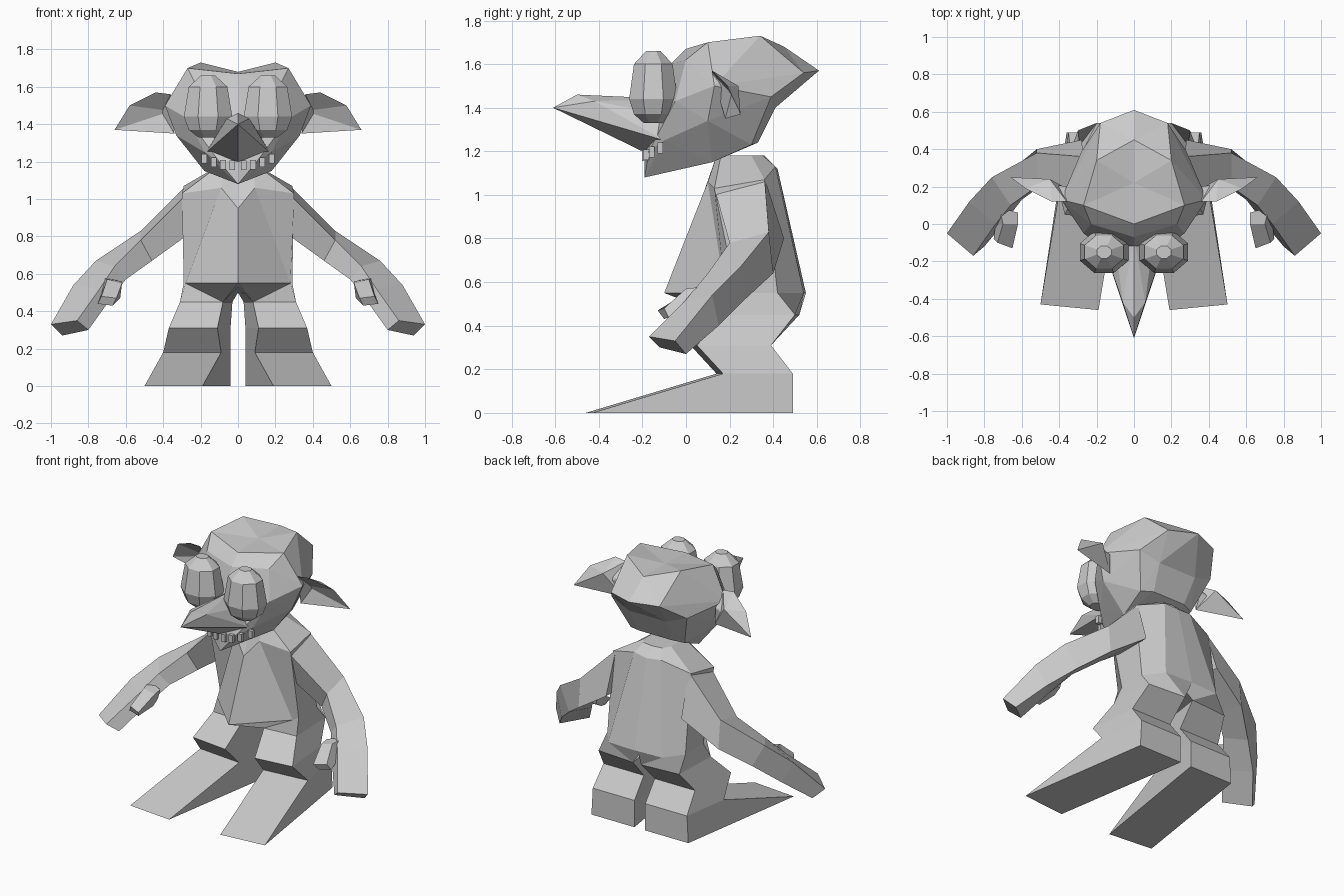
import bpy, bmesh
from math import cos, sin, pi
from mathutils import Vector, Matrix

if "Cube" in bpy.data.objects:
    bpy.data.objects.remove(bpy.data.objects["Cube"], do_unlink=True)

grey = bpy.data.materials.new("plain grey")
grey.use_nodes = True
tone = (.6, .6, .6, 1)
grey.diffuse_color = tone
grey.node_tree.nodes["Principled BSDF"].inputs["Base Color"].default_value = tone


def finish(name, bm, mirror=False):
    """Turn a bmesh into a flat shaded object, optionally mirrored across x."""
    bmesh.ops.recalc_face_normals(bm, faces=bm.faces[:])
    mesh = bpy.data.meshes.new(name)
    bm.to_mesh(mesh)
    bm.free()
    mesh.materials.append(grey)
    obj = bpy.data.objects.new(name, mesh)
    bpy.context.scene.collection.objects.link(obj)
    if mirror:
        modifier = obj.modifiers.new("Mirror", "MIRROR")
        modifier.use_axis[0] = True
        modifier.use_mirror_merge = False
    return obj


def loft(name, rings, mirror=False):
    """Skin a list of closed rings that have equal point counts."""
    bm = bmesh.new()
    loops = [[bm.verts.new(point) for point in ring] for ring in rings]
    count = len(loops[0])
    for low, high in zip(loops, loops[1:]):
        for i in range(count):
            j = (i + 1) % count
            bm.faces.new((low[i], low[j], high[j], high[i]))
    bm.faces.new(loops[0])
    bm.faces.new(loops[-1])
    return finish(name, bm, mirror)


def level(height, *outline):
    """Lift a flat outline to one height."""
    return [(x, y, height) for x, y in outline]


def flip(point):
    return (-point[0], point[1], point[2])


def both(half):
    """Close a half ring that runs from front centre to back centre."""
    return half + [flip(point) for point in reversed(half[1:-1])]


def hull(name, half):
    """Faceted symmetric solid around the given points."""
    bm = bmesh.new()
    for point in half + [flip(point) for point in half if point[0] > 0]:
        bm.verts.new(point)
    bmesh.ops.convex_hull(bm, input=bm.verts[:])
    loose = [vert for vert in bm.verts if not vert.link_faces]
    bmesh.ops.delete(bm, geom=loose, context="VERTS")
    return finish(name, bm)


# Leg levels, shared by the feet, the legs and the torso underside
ankle = level(.18, (.09, .14), (.4, .17), (.35, .49), (.04, .49))
knee = level(.31, (.11, .02), (.37, .05), (.34, .39), (.04, .39))
thigh = level(.45, (.08, .16), (.31, .18), (.3, .5), (.03, .52))
sole = level(0, (.19, -.46), (.5, -.43), (.36, .49), (.04, .49))
loft("feet", [sole, ankle], mirror=True)
loft("legs", [ankle, knee, thigh], mirror=True)

# Torso: underside, keel-shaped belly rim, shoulders, neck
underside = [(0, .2, .53)] + thigh + [(0, .5, .5)]
belly = level(.55, (0, -.1), (.28, .18), (.29, .23), (.29, .42), (.2, .54), (0, .55))
shoulders = [(0, .06, .95), (.09, .1, 1.06), (.3, .13, 1.03),
             (.29, .36, 1.07), (.1, .41, 1.13), (0, .42, 1.12)]
neck = level(1.18, (0, .16), (.08, .14), (.1, .16), (.1, .3), (.07, .35), (0, .36))
loft("torso", [both(ring) for ring in (underside, belly, shoulders, neck)])

# Arms: shoulder, upper arm, elbow, hand, fingertips
loft("arms", [
    [(.27, .13, 1.03), (.27, .36, 1.08), (.28, .45, .8), (.28, .2, .8)],
    [(.52, .2, .78), (.52, .38, .83), (.52, .4, .64), (.46, .23, .67)],
    [(.66, .1, .64), (.76, .25, .67), (.68, .27, .52), (.6, .13, .57)],
    [(.74, 0, .52), (.88, .12, .54), (.82, .15, .4), (.7, 0, .44)],
    [(.86, -.17, .35), (1, -.05, .33), (.94, 0, .27), (.8, -.12, .3)],
], mirror=True)

# Thumbs
loft("thumbs", [
    [(.62, .06, .56), (.72, .09, .58), (.73, .06, .5), (.63, .05, .5)],
    [(.62, 0, .55), (.7, 0, .57), (.74, 0, .47), (.63, 0, .47)],
    [(.65, -.13, .47), (.73, -.1, .48), (.75, -.08, .44), (.67, -.1, .43)],
], mirror=True)

# Head, then press in the crown along the middle and the nape
crown, nape = 1.77, .5
head = hull("head", [
    (0, .22, crown), (0, .45, crown), (.2, .34, 1.73), (.27, .1, 1.7),
    (0, 0, 1.67), (0, .61, 1.57), (.18, .54, 1.56), (.28, .39, 1.45),
    (0, nape, 1.4), (.14, nape, 1.4), (.12, .33, 1.24), (.2, .3, 1.23),
    (.18, .12, 1.15), (.39, .13, 1.5), (.33, .1, 1.34), (.27, -.05, 1.43),
    (0, -.07, 1.6), (.23, 0, 1.62), (.18, -.1, 1.25), (.1, -.17, 1.2),
    (0, -.19, 1.2), (0, -.19, 1.08),
])
for vert in head.data.vertices:
    if vert.co.z > crown - .01:
        vert.co.z -= .09
    elif vert.co.y > nape - .01 and vert.co.z < 1.5:
        vert.co.y -= .09

# Nose, flaring into the upper lip
hull("nose", [
    (0, -.06, 1.44), (.06, -.2, 1.4), (0, -.5, 1.46), (.06, -.42, 1.43),
    (0, -.61, 1.4), (0, -.56, 1.4), (.1, -.1, 1.37),
    (.17, -.1, 1.25), (0, -.2, 1.2),
])

# Eyes: tall faceted balls, flattened towards the top
eye = Vector((.16, -.15, 0))
turns = [(step + .5) * pi / 4 for step in range(8)]
loft("eyes", [
    [eye + Vector((.14 * size * cos(turn), .12 * size * sin(turn), height)) for turn in turns]
    for height, size in ((1.66, .3), (1.6, .8), (1.44, 1), (1.37, .8), (1.33, .4))
], mirror=True)

# Ears: folded leaf shapes
bm = bmesh.new()
rim = bm.verts.new((.44, .12, 1.57))
edge = bm.verts.new((.58, .19, 1.5))
tip = bm.verts.new((.66, .25, 1.37))
lobe = bm.verts.new((.34, .18, 1.35))
fold = bm.verts.new((.36, .2, 1.47))
root = bm.verts.new((.36, .12, 1.56))
back = bm.verts.new((.45, .24, 1.5))
for face in [(root, rim, edge, fold), (fold, edge, tip), (fold, tip, lobe),
             (rim, back, edge), (edge, back, tip), (back, lobe, tip),
             (rim, root, back), (root, lobe, back), (root, fold, lobe)]:
    bm.faces.new(face)
finish("ears", bm, mirror=True)

# Teeth in an arc along the upper lip
bm = bmesh.new()
for step in range(4):
    bend = step * step * .008
    spot = Matrix.Translation((.03 + step * .05, bend - .19, 1.18 + bend / 2))
    size = Matrix.Diagonal((.03, .025, .05, 1))
    bmesh.ops.create_cube(bm, size=1, matrix=spot @ size)
finish("teeth", bm, mirror=True)
